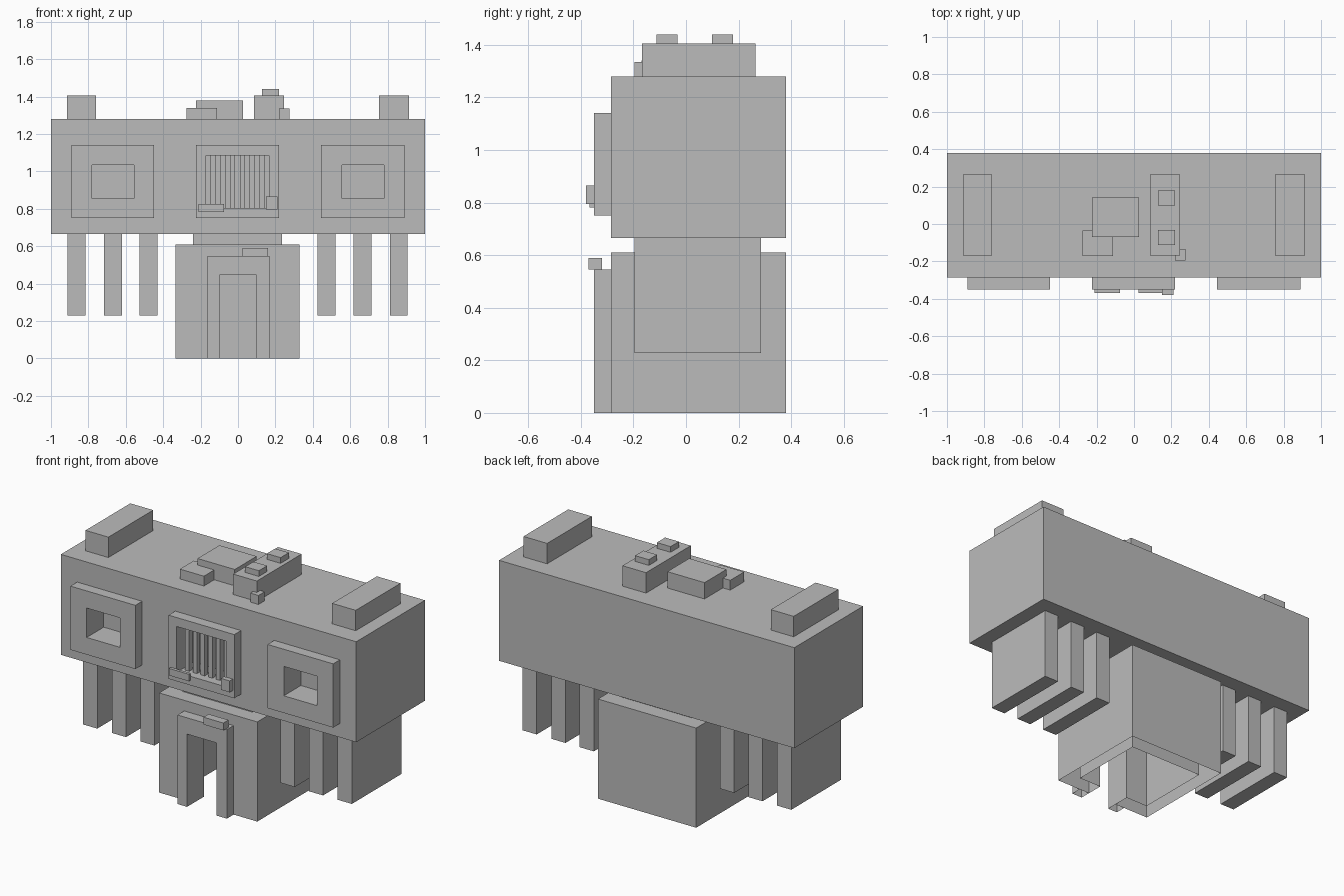
import bpy, bmesh

cube = bpy.data.objects.get("Cube")
if cube:
    bpy.data.objects.remove(cube, do_unlink=True)

grey = bpy.data.materials.new("plain_grey")
grey.use_nodes = True
grey.diffuse_color = (0.5, 0.5, 0.5, 1)
bsdf = next(n for n in grey.node_tree.nodes if n.type == 'BSDF_PRINCIPLED')
bsdf.inputs["Base Color"].default_value = (0.5, 0.5, 0.5, 1)


def box(name, xs, ys, zs):
    """Box from its low and high limits on each axis."""
    bm = bmesh.new()
    bmesh.ops.create_cube(bm, size=1)
    for v in bm.verts:
        v.co = [lim[0] if c < 0 else lim[1] for c, lim in zip(v.co, (xs, ys, zs))]
    mesh = bpy.data.meshes.new(name)
    bm.to_mesh(mesh)
    bm.free()
    mesh.materials.append(grey)
    obj = bpy.data.objects.new(name, mesh)
    bpy.context.collection.objects.link(obj)
    return obj


def carve(obj, *limits):
    """Cut a box-shaped opening out of an object and apply it."""
    cutter = box("cutter", *limits)
    cutter.hide_render = True
    mod = obj.modifiers.new("opening", 'BOOLEAN')
    mod.operation, mod.solver, mod.object = 'DIFFERENCE', 'EXACT', cutter
    bpy.context.view_layer.update()
    mesh = bpy.data.meshes.new_from_object(
        obj.evaluated_get(bpy.context.evaluated_depsgraph_get()))
    obj.modifiers.clear()
    obj.data = mesh
    bpy.data.objects.remove(cutter, do_unlink=True)


def open_bottom(obj):
    """Remove the faces lying on the ground."""
    bm = bmesh.new()
    bm.from_mesh(obj.data)
    ground = [f for f in bm.faces if all(abs(v.co.z) < 0.001 for v in f.verts)]
    bmesh.ops.delete(bm, geom=ground, context='FACES')
    bm.to_mesh(obj.data)
    bm.free()


FRONT, BACK = -0.285, 0.38
FRAME_FRONT, POCKET = -0.35, -0.185
ROOF = 1.28

# Upper storey with three framed windows
upper = box("upper_storey", (-1, 1), (FRONT, BACK), (0.665, ROOF))
windows = {
    "right_window": ((-0.89, -0.45), (-0.78, -0.555), (0.855, 1.035)),
    "middle_window": ((-0.225, 0.22), (-0.17, 0.165), (0.805, 1.085)),
    "left_window": ((0.445, 0.89), (0.555, 0.78), (0.855, 1.035)),
}
for name, (outer, inner, height) in windows.items():
    frame = box(name + "_frame", outer, (FRAME_FRONT, FRONT), (0.75, 1.14))
    carve(frame, inner, (-0.45, POCKET), height)
    carve(upper, inner, (-0.45, POCKET), height)

# Bars and small ledges of the middle window
for i in range(6):
    x = -0.0025 + (i - 2.5) * 0.0525
    box("window_bar", (x - 0.0135, x + 0.0135), (-0.30, -0.27), (0.805, 1.085))
box("window_ledge", (-0.21, -0.075), (-0.368, FRAME_FRONT), (0.782, 0.825))
box("window_block", (0.15, 0.21), (-0.38, FRAME_FRONT), (0.795, 0.865))

# Hollow entrance block, open underneath, with a framed doorway
entrance = box("entrance_block", (-0.335, 0.33), (FRONT, BACK), (0, 0.61))
carve(entrance, (-0.25, 0.25), (POCKET, 0.285), (-0.1, 0.56))
door = box("door_frame", (-0.165, 0.17), (FRAME_FRONT, FRONT), (0, 0.545))
for part in (entrance, door):
    carve(part, (-0.1, 0.1), (-0.45, -0.1), (-0.1, 0.445))
    open_bottom(part)
box("door_top_block", (0.025, 0.16), (-0.37, -0.32), (0.545, 0.59))
box("neck", (-0.24, 0.235), (-0.195, 0.285), (0.61, 0.665))

# Hanging fins on both sides
for side in (-1, 1):
    for x in (0.475, 0.667, 0.862):
        cx = side * x - 0.0025
        box("fin", (cx - 0.048, cx + 0.048), (-0.195, 0.285), (0.228, 0.665))

# Roof blocks
for name, xs in (("right_roof_block", (-0.915, -0.76)),
                 ("middle_roof_block", (0.085, 0.245)),
                 ("left_roof_block", (0.755, 0.915))):
    box(name, xs, (-0.168, 0.265), (ROOF, 1.405))
for y in (-0.072, 0.138):
    box("roof_cap", (0.127, 0.22), (y - 0.04, y + 0.04), (1.405, 1.44))
box("roof_slab", (-0.225, 0.027), (-0.07, 0.142), (ROOF, 1.38))
box("roof_step", (-0.275, -0.112), (-0.17, -0.035), (ROOF, 1.34))
box("roof_stub", (0.22, 0.275), (-0.195, -0.135), (ROOF, 1.335))
